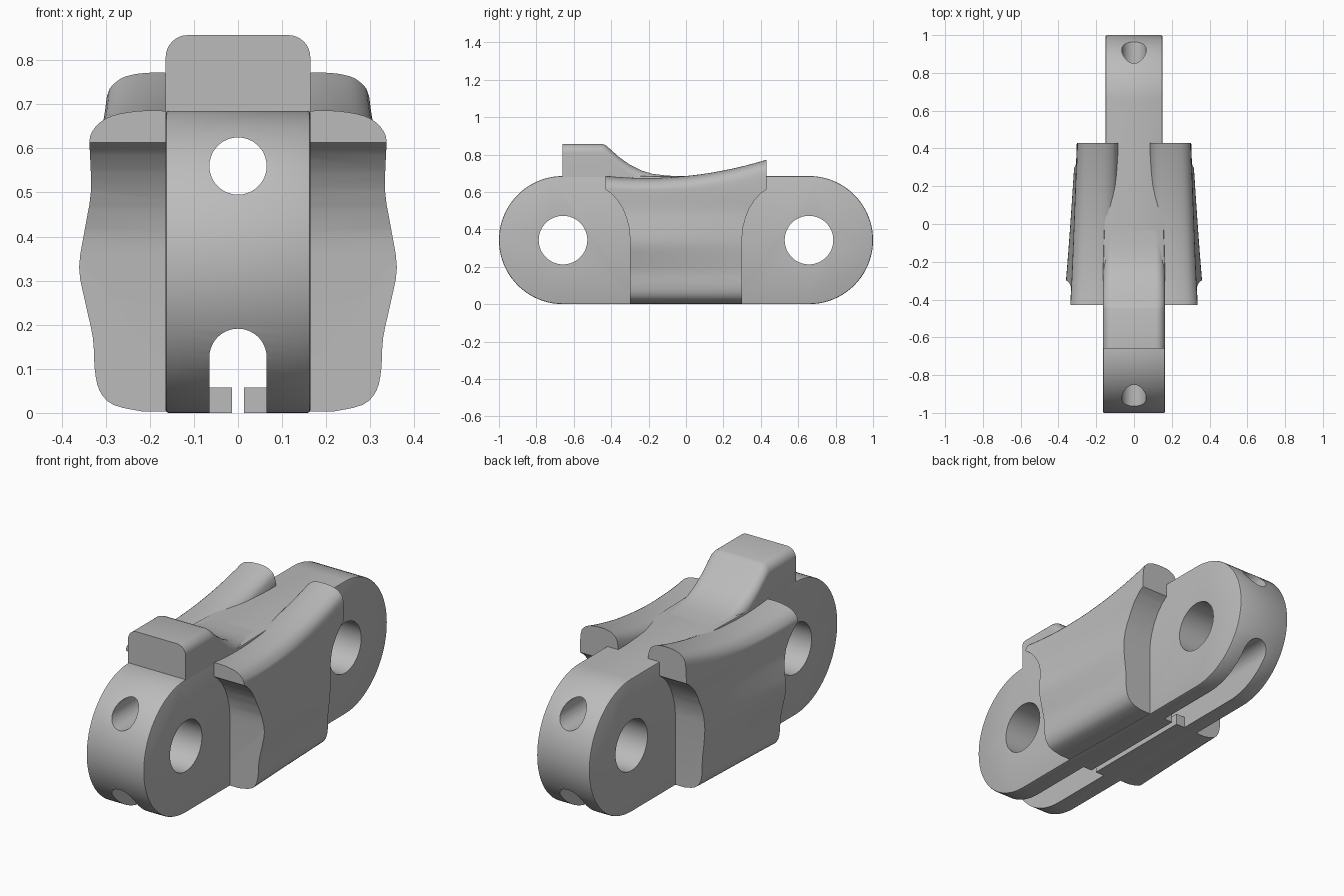
import bpy, bmesh, math

if "Cube" in bpy.data.objects:
    bpy.data.objects.remove(bpy.data.objects["Cube"], do_unlink=True)

GREY = (0.5, 0.5, 0.5, 1)
steel = bpy.data.materials.new("plain_grey")
steel.use_nodes = True
steel.diffuse_color = GREY
steel.node_tree.nodes["Principled BSDF"].inputs["Base Color"].default_value = GREY


def loft(name, rings):
    """Skin a list of equal-length rings and cap both ends."""
    bm = bmesh.new()
    rows = [[bm.verts.new(p) for p in ring] for ring in rings]
    n = len(rows[0])
    for a, b in zip(rows, rows[1:]):
        for i in range(n):
            j = (i + 1) % n
            bm.faces.new((a[i], a[j], b[j], b[i]))
    bm.faces.new(rows[0])
    bm.faces.new(rows[-1])
    bmesh.ops.recalc_face_normals(bm, faces=bm.faces)
    mesh = bpy.data.meshes.new(name)
    bm.to_mesh(mesh)
    bm.free()
    mesh.materials.append(steel)
    obj = bpy.data.objects.new(name, mesh)
    bpy.context.collection.objects.link(obj)
    return obj


def prism_x(name, yz, half):
    return loft(name, [[(x, y, z) for y, z in yz] for x in (-half, half)])


def prism_y(name, xz, y0, y1):
    return loft(name, [[(x, y, z) for x, z in xz] for y in (y0, y1)])


def arc(cu, cv, r, a0, a1, n):
    angles = [math.radians(a0 + (a1 - a0) * i / n) for i in range(n + 1)]
    return [(cu + r * math.cos(a), cv + r * math.sin(a)) for a in angles]


def rect(u, v0, v1):
    return [(-u, v0), (u, v0), (u, v1), (-u, v1)]


def activate(obj):
    bpy.ops.object.select_all(action='DESELECT')
    obj.select_set(True)
    bpy.context.view_layer.objects.active = obj


def apply(obj, kind, **settings):
    activate(obj)
    mod = obj.modifiers.new("step", kind)
    for key, value in settings.items():
        setattr(mod, key, value)
    bpy.ops.object.modifier_apply(modifier=mod.name)


def boolean(obj, cutter, operation='DIFFERENCE'):
    cutter.hide_render = True
    apply(obj, 'BOOLEAN', object=cutter, operation=operation, solver='EXACT')
    bpy.data.objects.remove(cutter, do_unlink=True)


def smooth(obj):
    activate(obj)
    bpy.ops.object.shade_smooth_by_angle(angle=math.radians(32))


# Link body: a stadium slab, slightly thinner towards the back
R = 0.3425
C = 1 - R
outline = arc(C, R, R, -90, 90, 40) + arc(-C, R, R, 90, 270, 40)
body = prism_x("link_body", outline, 0.164)
bm = bmesh.new()
bm.from_mesh(body.data)
for y in (-0.25, 0.25):
    bmesh.ops.bisect_plane(bm, geom=bm.verts[:] + bm.edges[:] + bm.faces[:],
                           plane_co=(0, y, 0), plane_no=(0, 1, 0))
for v in bm.verts:
    if v.co.y > 0:
        v.co.x *= 0.915
bm.to_mesh(body.data)
bm.free()
apply(body, 'BEVEL', width=0.006, segments=2, limit_method='ANGLE', angle_limit=0.9)

# Pin holes across, and a cable bore along the length
for y in (-C, C):
    boolean(body, prism_x("pin_cutter", arc(y, R, 0.13, 0, 352.5, 47), 0.5))
boolean(body, prism_y("bore_cutter", arc(0, 0.56, 0.065, 0, 350, 35), -1.2, 1.2))

# Arched groove below: open at the ends, narrowed to a slit in the middle
arch = arc(0, 0.126, 0.065, 0, 180, 20)
boolean(body, prism_y("groove_cutter", arch + [(-0.065, 0.058), (0.065, 0.058)], -1.2, 1.2))
boolean(body, prism_y("slit_cutter", rect(0.014, -0.1, 0.08), -0.5, 0.5))
for s in (-1, 1):
    boolean(body, prism_y("end_cutter", rect(0.065, -0.1, 0.1), s * 0.31, s * 1.2))
smooth(body)

# Stop block with a ramp falling backwards, rounded along its upper edges
ramp = [(-0.66, 0.857), (-0.45, 0.857), (-0.43, 0.85), (-0.41, 0.833), (-0.36, 0.788),
        (-0.3, 0.745), (-0.24, 0.715), (-0.18, 0.697), (-0.1, 0.687), (0, 0.684)]
rings = []
for y, z in ramp:
    top = arc(0.114, z - 0.05, 0.05, 0, 90, 8)
    half = [(0.164, 0.632)] + top
    rings.append([(x, y, h) for x, h in half] + [(-x, y, h) for x, h in reversed(half)])
block = loft("stop_block", rings)
smooth(block)

# Side wings: front and back sections blended along the length
front = [(.085, .003), (.22, .003), (.29, .018), (.322, .05), (.333, .10), (.338, .17),
         (.358, .25), (.375, .33), (.358, .42), (.341, .5), (.338, .60), (.331, .638),
         (.30, .668), (.25, .682), (.19, .686), (.14, .68), (.10, .655), (.085, .62)]
back = [(.085, .003), (.20, .003), (.255, .018), (.285, .05), (.297, .10), (.298, .17),
        (.305, .25), (.309, .33), (.305, .42), (.30, .5), (.303, .60), (.298, .715),
        (.275, .752), (.24, .767), (.19, .772), (.14, .768), (.10, .745), (.085, .70)]


def refine(points):
    """Catmull-Rom resampling of an open section."""
    out = []
    for i in range(len(points) - 1):
        quad = [points[min(max(i + k, 0), len(points) - 1)] for k in (-1, 0, 1, 2)]
        for t in (0, 1 / 3, 2 / 3):
            out.append(tuple(
                b + t / 2 * (c - a + t * (2 * a - 5 * b + 4 * c - d + t * (3 * (b - c) + d - a)))
                for a, b, c, d in zip(*quad)))
    return out + [points[-1]]


# Keep the flat underside straight and round everything beyond it
front, back = [[s[0]] + refine(s[1:]) for s in (front, back)]
rings = []
STEPS = 24
for i in range(STEPS + 1):
    t = i / STEPS
    side, rise = t ** 0.8, 2.05 * t * t - 1.05 * t
    rings.append([(fx + (bx - fx) * side, -0.43 + 0.86 * t, fz + (bz - fz) * rise)
                  for (fx, fz), (bx, bz) in zip(front, back)])
wings = loft("side_wings", rings)

# Trim the wings to a waisted side outline with flared upper ends
flare = [(0.3, -0.1), (0.3, 0.36), (0.305, 0.41), (0.318, 0.46), (0.338, 0.51),
         (0.366, 0.555), (0.4, 0.592), (0.43, 0.613), (0.46, 0.63), (0.46, 1)]
trim = prism_x("wing_trim", flare + [(-y, z) for y, z in reversed(flare)], 0.6)
boolean(wings, trim, 'INTERSECT')
apply(wings, 'MIRROR')
smooth(wings)
